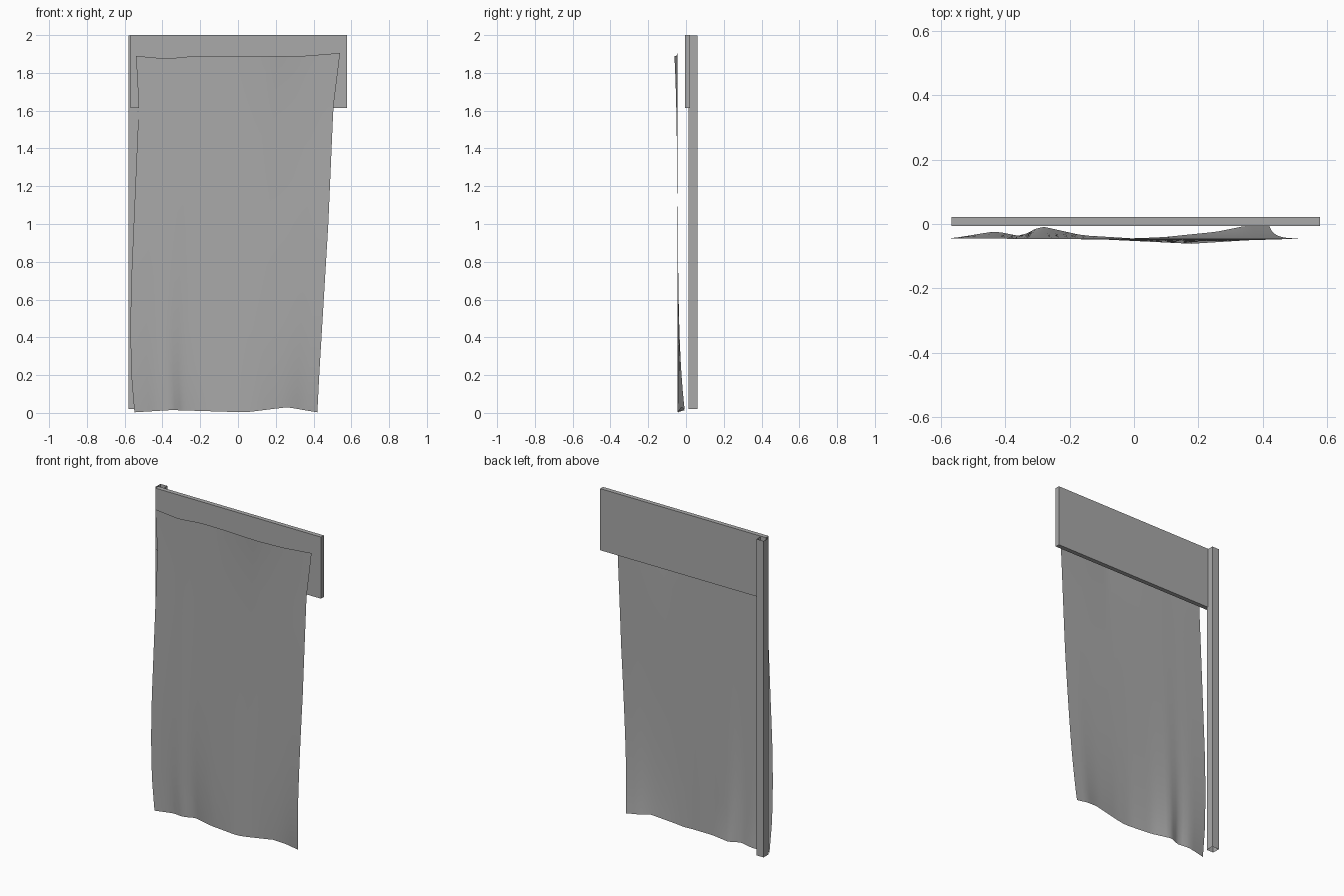
import bpy, bmesh, math

cube = bpy.data.objects.get("Cube")
if cube:
    bpy.data.objects.remove(cube, do_unlink=True)

grey = bpy.data.materials.new("plain grey")
grey.use_nodes = True
tone = (0.4, 0.4, 0.4, 1)
grey.diffuse_color = tone
grey.node_tree.nodes["Principled BSDF"].inputs["Base Color"].default_value = tone


def make_object(name, bm):
    mesh = bpy.data.meshes.new(name)
    bm.to_mesh(mesh)
    bm.free()
    mesh.materials.append(grey)
    obj = bpy.data.objects.new(name, mesh)
    bpy.context.collection.objects.link(obj)
    return obj


def box(name, low, high, open_ends=False):
    bm = bmesh.new()
    bmesh.ops.create_cube(bm, size=1)
    for v in bm.verts:
        v.co = [(a + b) / 2 + c * (b - a) for a, b, c in zip(low, high, v.co)]
    if open_ends:
        bm.normal_update()
        ends = [f for f in bm.faces if abs(f.normal.z) > 0.9]
        bmesh.ops.delete(bm, geom=ends, context='FACES_ONLY')
    return make_object(name, bm)


def follow(points, t):
    """Value at t along a polyline of (t, value) points."""
    for (a, va), (b, vb) in zip(points, points[1:]):
        if t <= b:
            return va + (vb - va) * max(0, (t - a) / (b - a))
    return points[-1][1]


# Header board and open square pole
box("header_board", (-0.568, -0.006, 1.615), (0.578, 0.022, 2.0))
box("pole", (-0.58, 0.012, 0.02), (-0.532, 0.062, 1.997), open_ends=True)

# Cloth outline: side edges by height, hems by x
left_edge = [(0, -0.548), (0.2, -0.565), (0.45, -0.57), (0.7, -0.565),
             (1.4, -0.535), (1.62, -0.525), (1.89, -0.54)]
right_edge = [(0, 0.42), (0.2, 0.43), (1.0, 0.478), (1.62, 0.505), (1.9, 0.54)]
bottom_hem = [(-0.55, 0.003), (-0.35, 0.015), (0.04, 0.003), (0.26, 0.03), (0.42, 0.003)]
top_hem = [(-0.54, 1.89), (-0.38, 1.875), (-0.22, 1.89), (0.35, 1.89), (0.54, 1.905)]
# Folds as depth offsets, strongest at each hem
bottom_folds = [(-0.55, 0.003), (-0.43, 0.023), (-0.35, 0.007), (-0.29, 0.04),
                (-0.16, 0.01), (0, 0), (0.1, 0.005), (0.25, 0.022), (0.34, 0.04), (0.42, 0.04)]
top_folds = [(-0.54, 0), (-0.1, -0.003), (0.18, -0.017), (0.35, -0.006), (0.54, 0)]

# Hanging cloth
bm = bmesh.new()
cols, rows = 36, 36
grid = []
for j in range(rows + 1):
    t = j / rows
    row = []
    for i in range(cols + 1):
        u = i / cols
        x_low = -0.548 + 0.968 * u
        x_top = -0.54 + 1.08 * u
        low, top = follow(bottom_hem, x_low), follow(top_hem, x_top)
        z = low + (top - low) * t
        x0, x1 = follow(left_edge, z), follow(right_edge, z)
        y = -0.045
        y += follow(bottom_folds, x_low) * math.exp(-z / 0.32)
        y += follow(top_folds, x_top) * math.exp((z - 1.9) / 0.3)
        row.append(bm.verts.new((x0 + (x1 - x0) * u, y, z)))
    grid.append(row)
for a, b in zip(grid, grid[1:]):
    for i in range(cols):
        bm.faces.new((a[i], a[i + 1], b[i + 1], b[i])).smooth = True
make_object("hanging_cloth", bm)
